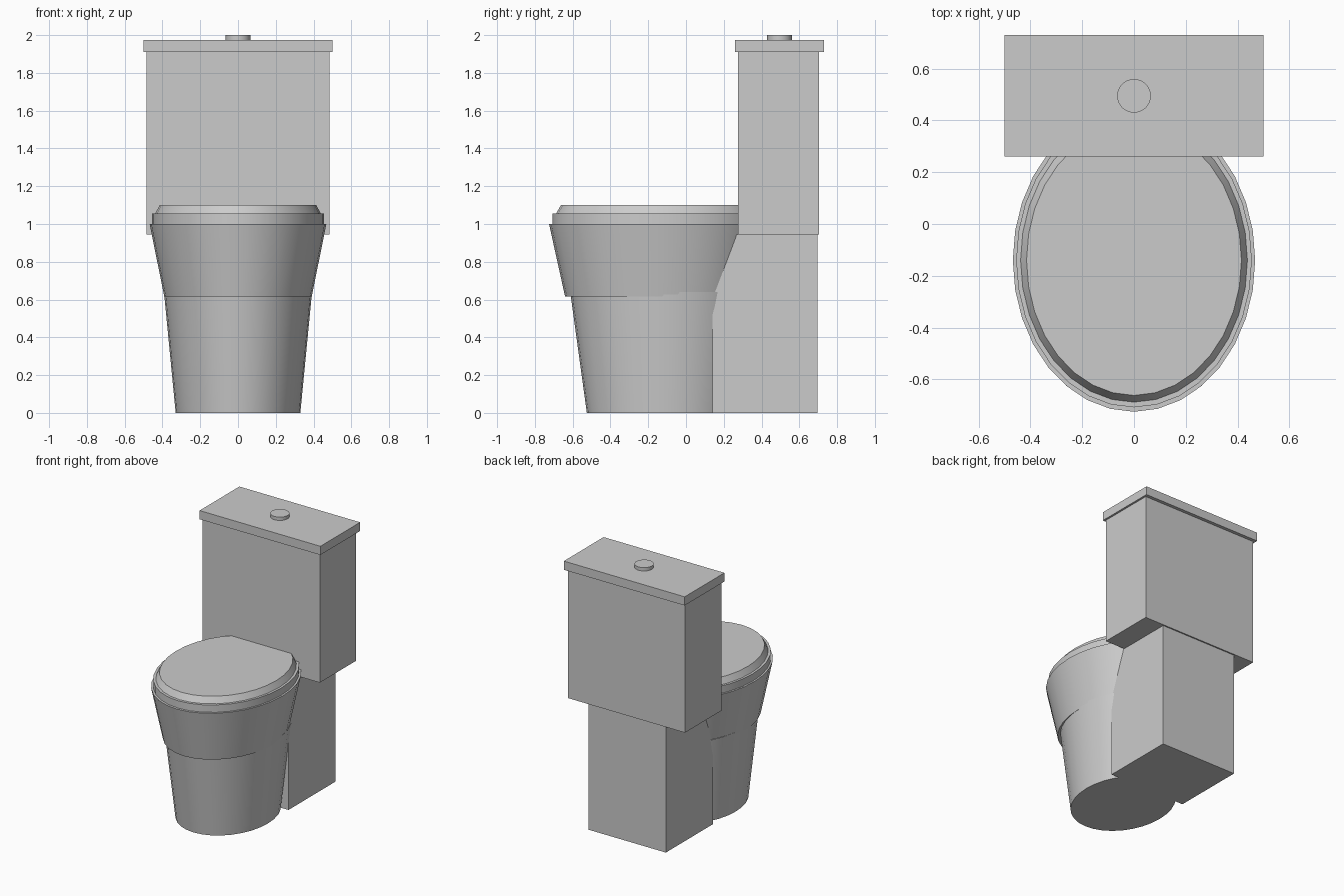
import bpy, bmesh, math

if "Cube" in bpy.data.objects:
    bpy.data.objects.remove(bpy.data.objects["Cube"])

ceramic = bpy.data.materials.new("grey_ceramic")
ceramic.diffuse_color = (0.6, 0.6, 0.6, 1)
ceramic.use_nodes = True
ceramic.node_tree.nodes["Principled BSDF"].inputs["Base Color"].default_value = ceramic.diffuse_color


def finish(name, bm, smooth=False):
    bmesh.ops.recalc_face_normals(bm, faces=bm.faces)
    mesh = bpy.data.meshes.new(name)
    bm.to_mesh(mesh)
    bm.free()
    mesh.materials.append(ceramic)
    obj = bpy.data.objects.new(name, mesh)
    bpy.context.collection.objects.link(obj)
    if smooth:
        bpy.ops.object.select_all(action='DESELECT')
        obj.select_set(True)
        bpy.context.view_layer.objects.active = obj
        bpy.ops.object.shade_smooth_by_angle(angle=math.radians(30))
    return obj


def box(name, half_x, y0, y1, z0, z1):
    bm = bmesh.new()
    bmesh.ops.create_cube(bm, size=1)
    for v in bm.verts:
        v.co = (v.co.x * 2 * half_x,
                (y0 + y1) / 2 + v.co.y * (y1 - y0),
                (z0 + z1) / 2 + v.co.z * (z1 - z0))
    return finish(name, bm)


def oval(name, sections, segments=32):
    """Loft capped ellipses given as (z, centre_y, radius_x, radius_y)."""
    bm = bmesh.new()
    rings = []
    for z, cy, rx, ry in sections:
        angles = [2 * math.pi * i / segments for i in range(segments)]
        rings.append([bm.verts.new((rx * math.cos(a), cy + ry * math.sin(a), z))
                      for a in angles])
    for low, high in zip(rings, rings[1:]):
        for i in range(segments):
            j = (i + 1) % segments
            bm.faces.new((low[i], low[j], high[j], high[i]))
    bm.faces.new(rings[0])
    bm.faces.new(rings[-1])
    return finish(name, bm, smooth=True)


# Pedestal and bowl
oval("bowl_foot", [(0, -0.117, 0.33, 0.408), (0.64, -0.117, 0.392, 0.496)])
oval("bowl", [(0.615, -0.14, 0.39, 0.50), (1.0, -0.14, 0.468, 0.585)])
box("rear_pedestal", 0.32, 0.14, 0.695, 0, 0.945)

# Seat and bevelled cover
oval("seat", [(1.0, -0.14, 0.455, 0.568), (1.055, -0.14, 0.455, 0.568)])
oval("seat_cover", [(1.055, -0.14, 0.438, 0.548), (1.10, -0.14, 0.415, 0.522)])

# Cistern with lid and flush button
box("tank", 0.485, 0.275, 0.705, 0.945, 1.91)
box("tank_lid", 0.50, 0.26, 0.73, 1.91, 1.975)
oval("flush_button", [(1.975, 0.495, 0.065, 0.065), (2.0, 0.495, 0.065, 0.065)])
